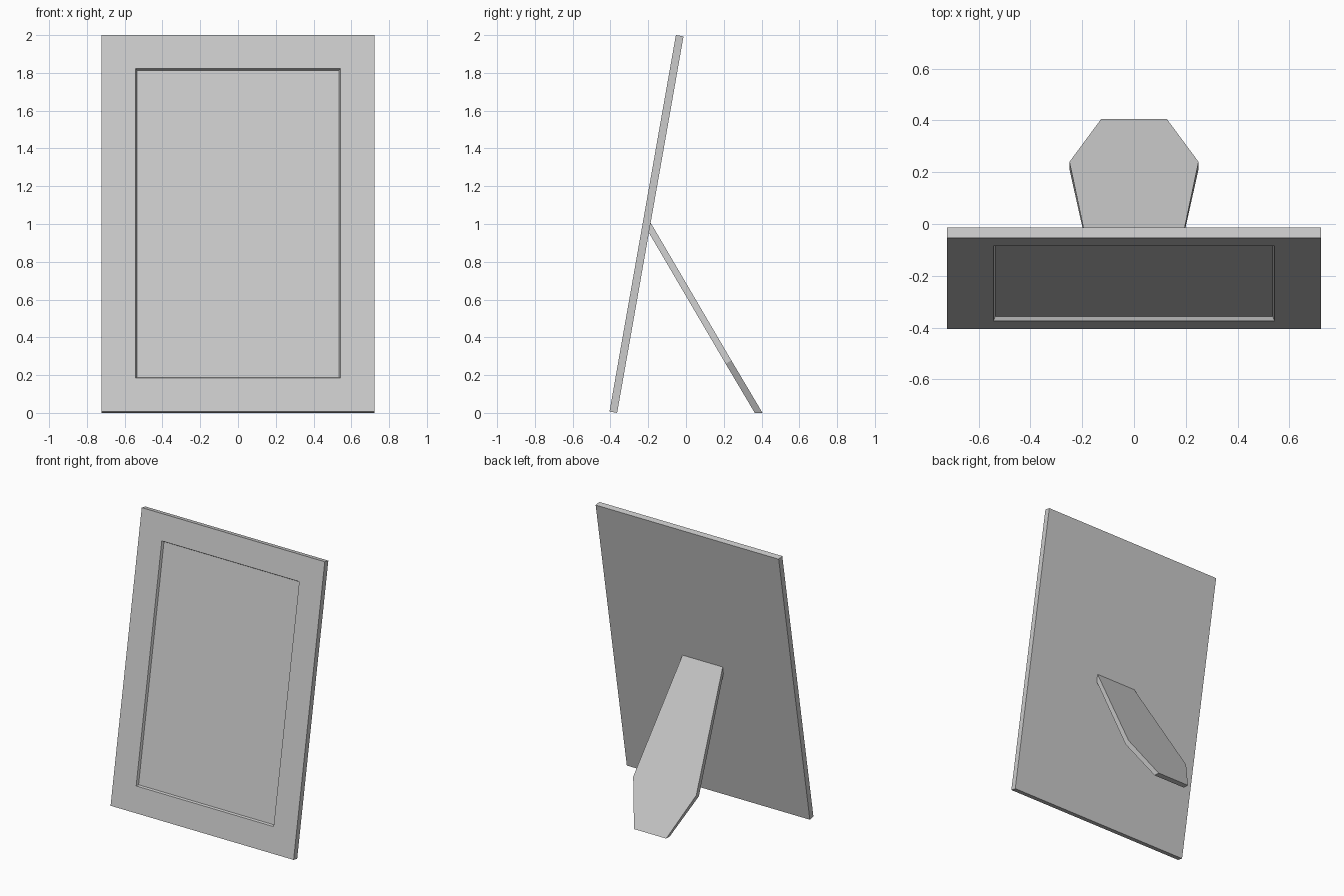
import bpy, bmesh, math
from mathutils import Matrix, Vector

if "Cube" in bpy.data.objects:
    bpy.data.objects.remove(bpy.data.objects["Cube"])


def make_object(name, bm):
    bmesh.ops.recalc_face_normals(bm, faces=bm.faces)
    me = bpy.data.meshes.new(name)
    bm.to_mesh(me)
    bm.free()
    ob = bpy.data.objects.new(name, me)
    bpy.context.collection.objects.link(ob)
    return ob


# Frame panel: slab with a shallow bevelled recess, leaned back 10 degrees
W, T, L = 1.445, 0.041, 2.024
tilt = math.radians(10)
bm = bmesh.new()
bmesh.ops.create_cube(bm, size=1, matrix=Matrix.Translation((0, T / 2, L / 2))
                      @ Matrix.Diagonal((W, T, L, 1)))
bm.normal_update()
front = min(bm.faces, key=lambda f: f.calc_center_median().y)
bmesh.ops.inset_region(bm, faces=[front], thickness=0.18, use_even_offset=True)
bmesh.ops.inset_region(bm, faces=[front], thickness=0.007, use_even_offset=True)
for v in front.verts:
    v.co.y += 0.0165
bm.transform(Matrix.Translation((0, -0.405, T * math.sin(tilt)))
             @ Matrix.Rotation(-tilt, 4, 'X'))
make_object("frame_panel", bm)

# Rear stand: six-sided plate, widest low down, foot cut flat on the ground
# each row: half width, upper-face (y, z), lower-face (y, z)
rows = [(0.157, (-0.195, 1.02), (-0.20, 0.96)),
        (0.249, (0.24, 0.278), (0.21, 0.26)),
        (0.127, (0.405, 0.0), (0.364, 0.0))]
bm = bmesh.new()
rings = []
for side in (1, 2):
    right = [bm.verts.new((r[0], *r[side])) for r in rows]
    left = [bm.verts.new((-r[0], *r[side])) for r in reversed(rows)]
    rings.append(right + left)
    for a in range(2):
        bm.faces.new((right[a], right[a + 1], left[1 - a], left[2 - a]))
top, low = rings
for i in range(6):
    j = (i + 1) % 6
    bm.faces.new((top[i], top[j], low[j], low[i]))
make_object("rear_stand", bm)
